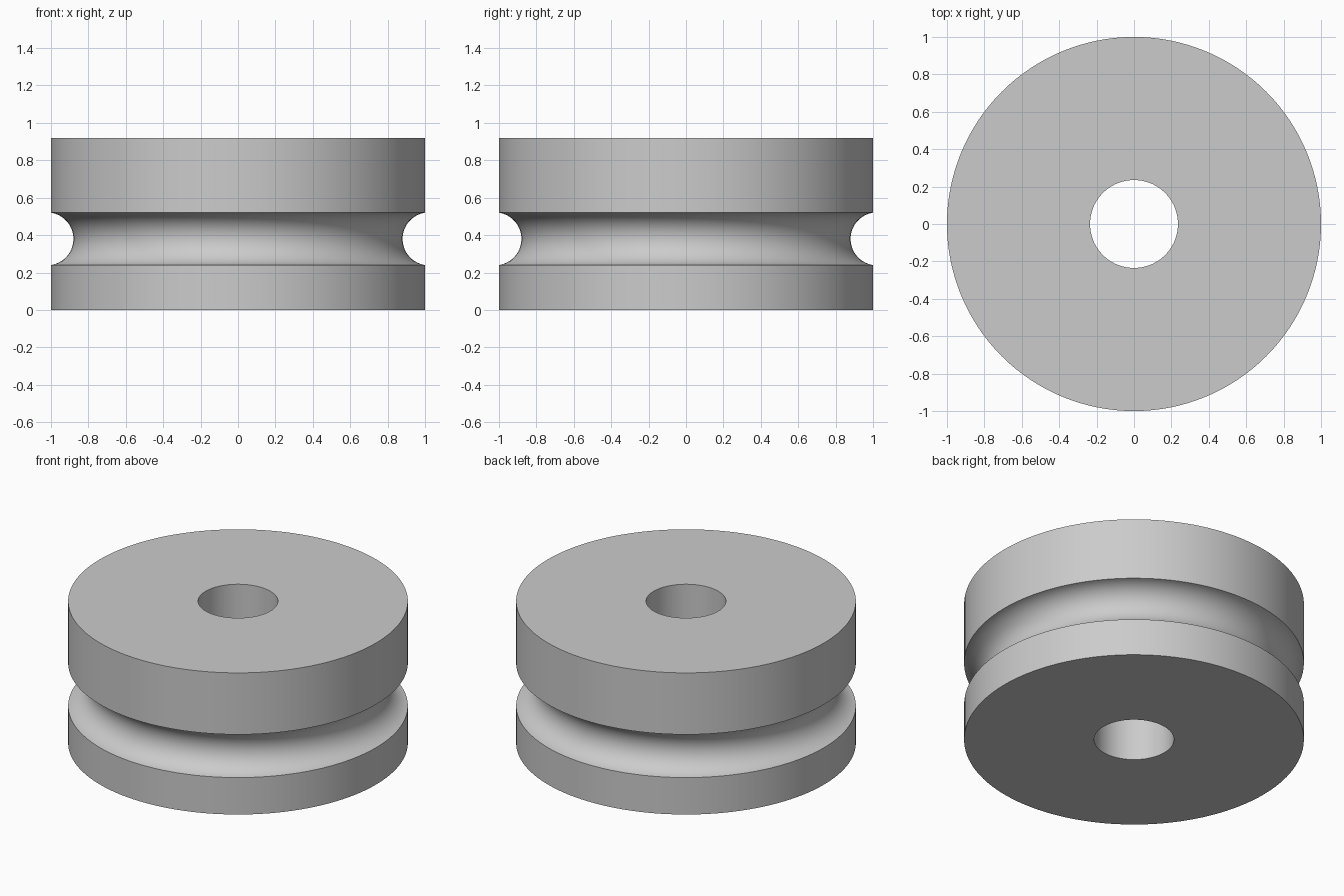
import bpy, bmesh, math
from mathutils import Matrix, Vector

cube = bpy.data.objects.get("Cube")
if cube:
    bpy.data.objects.remove(cube, do_unlink=True)

RADIUS, BORE, HEIGHT = 1.0, 0.235, 0.92
GROOVE_Z, GROOVE_HALF, GROOVE_DEPTH = 0.38, 0.14, 0.12
SEGMENTS, ARC_STEPS = 128, 32

# Plain grey material
grey = bpy.data.materials.new("plain_grey")
grey.use_nodes = True
colour = (0.6, 0.6, 0.6, 1)
grey.diffuse_color = colour
grey.node_tree.nodes["Principled BSDF"].inputs["Base Color"].default_value = colour

# Wheel profile: bore, flat ends, rim and a round groove cut into the rim
arc_r = (GROOVE_HALF ** 2 + GROOVE_DEPTH ** 2) / (2 * GROOVE_DEPTH)
arc_x = RADIUS - GROOVE_DEPTH + arc_r
half_angle = math.acos((arc_x - RADIUS) / arc_r)
profile = [(BORE, 0), (RADIUS, 0)]
for i in range(ARC_STEPS + 1):
    a = half_angle * (2 * i / ARC_STEPS - 1)
    profile.append((arc_x - arc_r * math.cos(a), GROOVE_Z + arc_r * math.sin(a)))
profile += [(RADIUS, HEIGHT), (BORE, HEIGHT)]

# Revolve the closed profile around the axle
bm = bmesh.new()
rings = []
for s in range(SEGMENTS):
    turn = Matrix.Rotation(math.tau * s / SEGMENTS, 3, 'Z')
    rings.append([bm.verts.new(turn @ Vector((x, 0, z))) for x, z in profile])
for s, ring in enumerate(rings):
    following = rings[(s + 1) % SEGMENTS]
    for i in range(len(profile)):
        j = (i + 1) % len(profile)
        bm.faces.new((ring[i], following[i], following[j], ring[j]))
bmesh.ops.recalc_face_normals(bm, faces=bm.faces)

mesh = bpy.data.meshes.new("grooved_wheel")
bm.to_mesh(mesh)
bm.free()
mesh.materials.append(grey)
wheel = bpy.data.objects.new("grooved_wheel", mesh)
bpy.context.collection.objects.link(wheel)

# Smooth round walls, crisp rims
bpy.ops.object.select_all(action='DESELECT')
wheel.select_set(True)
bpy.context.view_layer.objects.active = wheel
bpy.ops.object.shade_smooth_by_angle(angle=math.radians(30))
